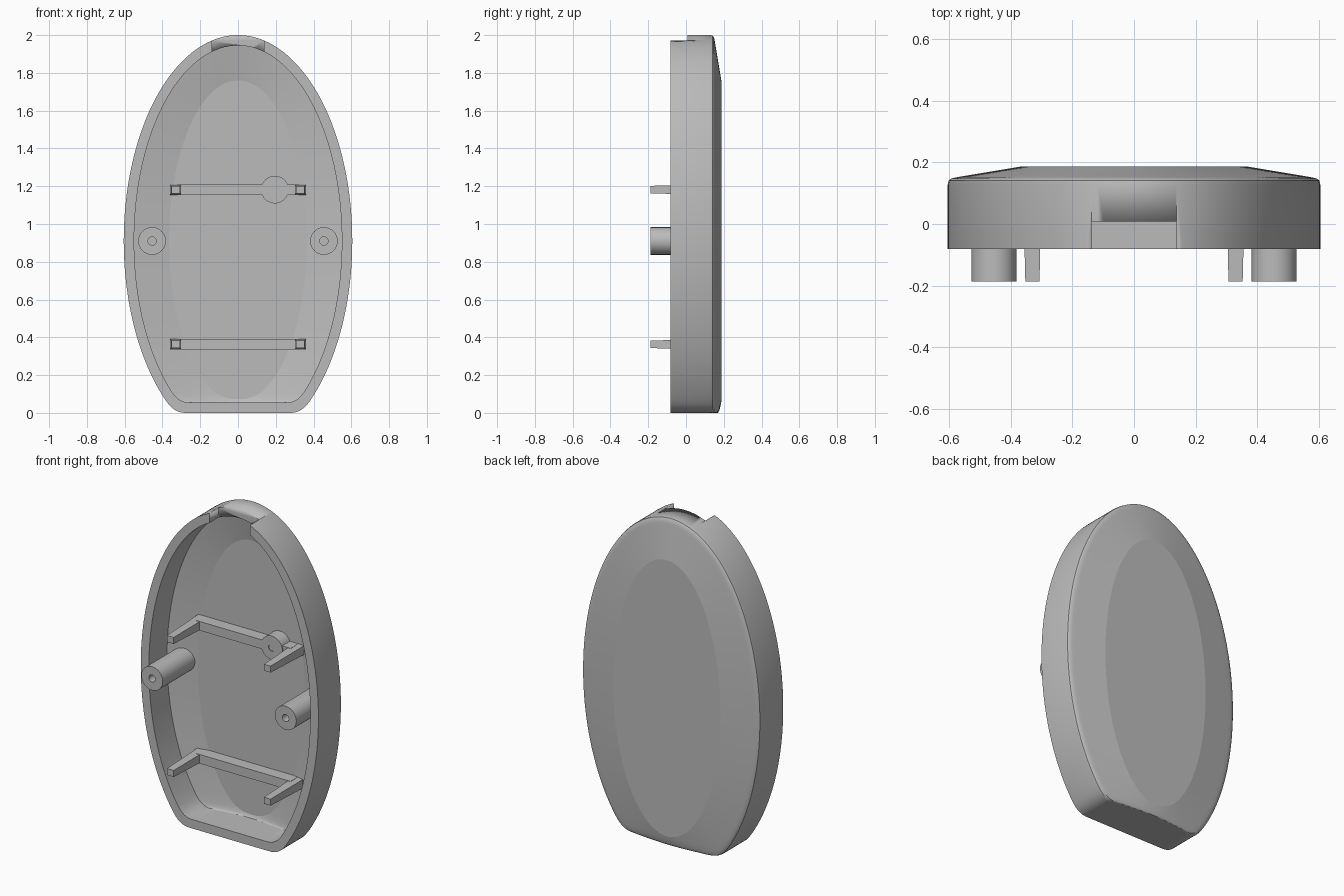
import bpy, bmesh, math
from mathutils import Vector

cube = bpy.data.objects.get("Cube")
if cube:
    bpy.data.objects.remove(cube)

SEG = 192                    # points around the oval
HALF_W, HALF_H, MID_Z = 0.605, 1.09, 0.91
RIM, BACK, TIP = -0.082, 0.187, -0.187
FLOOR = 0.13

grey = bpy.data.materials.new("light grey plastic")
grey.use_nodes = True
grey.diffuse_color = (0.5, 0.5, 0.5, 1)
grey.node_tree.nodes["Principled BSDF"].inputs["Base Color"].default_value = (0.5, 0.5, 0.5, 1)


def finish(bm, name, angle=30):
    """Turn a bmesh into a named, shaded object."""
    bmesh.ops.recalc_face_normals(bm, faces=bm.faces)
    mesh = bpy.data.meshes.new(name)
    bm.to_mesh(mesh)
    bm.free()
    mesh.materials.append(grey)
    obj = bpy.data.objects.new(name, mesh)
    bpy.context.collection.objects.link(obj)
    bpy.ops.object.select_all(action="DESELECT")
    obj.select_set(True)
    bpy.context.view_layer.objects.active = obj
    bpy.ops.object.shade_smooth_by_angle(angle=math.radians(angle))
    return obj


def loft(bm, rings, closed_ends=True):
    """Skin a list of equal point rings and cap both ends."""
    loops = [[bm.verts.new(p) for p in ring] for ring in rings]
    n = len(loops[0])
    for a, b in zip(loops, loops[1:]):
        for i in range(n):
            j = (i + 1) % n
            bm.faces.new((a[i], a[j], b[j], b[i]))
    if closed_ends:
        bm.faces.new(loops[0])
        bm.faces.new(loops[-1])


def soft_max(z, low, k=0.06):
    h = max(k - abs(z - low), 0) / k
    return max(z, low) + h * h * k / 4


def oval(inset, y, low):
    """Oval ring shrunk by inset, with a softly cut flat bottom at low."""
    ring = []
    for i in range(SEG):
        t = math.tau * i / SEG
        z = MID_Z + (HALF_H - inset) * math.cos(t)
        ring.append(Vector(((HALF_W - inset) * math.sin(t), y, soft_max(z, low))))
    return ring


# Hollow shell: sloped back, rounded shoulder, straight wall, rim, inner wall, floor
rings = []
steps = 10
for i in range(steps + 1):
    f = i / steps
    rings.append(oval(0.24 - 0.21 * f, BACK - 0.035 * f, 0))
for inset, y in ((0.012, 0.148), (0.003, 0.141), (0, 0.128), (0, RIM)):
    rings.append(oval(inset, y, 0))
rings.append(oval(0.055, RIM, 0.055))
for i in range(steps + 1):
    f = i / steps
    rings.append(oval(0.055 + 0.185 * f, FLOOR - 0.035 * (1 - f), 0.055))
bm = bmesh.new()
loft(bm, rings)
shell = finish(bm, "shell")

# Crisp border around the flat back panel
panel = {e for p in shell.data.polygons if len(p.vertices) == SEG for e in p.edge_keys}
for edge in shell.data.edges:
    if edge.key in panel:
        edge.use_edge_sharp = True

# Notch through the top of the rim
bm = bmesh.new()
bmesh.ops.create_cube(bm, size=1)
for v in bm.verts:
    v.co = (v.co.x * 0.275, -0.092 + v.co.y * 0.2, 1.95 + v.co.z * 0.3)
cutter = finish(bm, "notch_cutter")
cutter.hide_render = True
cut = shell.modifiers.new("notch", "BOOLEAN")
cut.operation, cut.solver, cut.object = "DIFFERENCE", "EXACT", cutter
bpy.context.view_layer.objects.active = shell
bpy.ops.object.modifier_apply(modifier="notch")
bpy.data.objects.remove(cutter)


def screw_post(name, x, z, front, base):
    """Round post with a blind screw hole in its front end."""
    profile = ((0.073, base), (0.073, front), (0.022, front), (0.022, front + 0.07))
    bm = bmesh.new()
    loft(bm, [[(x + r * math.cos(math.tau * i / 48), y, z + r * math.sin(math.tau * i / 48))
               for i in range(48)] for r, y in profile])
    finish(bm, name)


def block(bm, x0, x1, z0, z1, y_base, y_front, taper=0.0):
    """Box running forward from its base, narrowing by taper on each side."""
    rings = []
    for y, t in ((y_base, 0), (y_front, taper)):
        rings.append([(x0 + t, y, z0 + t), (x1 - t, y, z0 + t),
                      (x1 - t, y, z1 - t), (x0 + t, y, z1 - t)])
    loft(bm, rings)


# Screw posts at the sides and a short boss on the upper bracket
screw_post("left_post", 0.455, MID_Z, TIP, 0.13)
screw_post("right_post", -0.455, MID_Z, TIP, 0.13)
screw_post("bracket_boss", 0.195, 1.182, 0.05, 0.15)

# Brackets: a cross bar on the floor with a tapered prong at each end
for name, z in (("upper", 1.182), ("lower", 0.363)):
    bm = bmesh.new()
    block(bm, -0.32, 0.32, z - 0.028, z + 0.028, 0.15, 0.055)
    finish(bm, name + "_bracket_bar")
    for side, x in (("left", 0.33), ("right", -0.33)):
        bm = bmesh.new()
        block(bm, x - 0.031, x + 0.031, z - 0.028, z + 0.028, 0.15, TIP, 0.008)
        finish(bm, name + "_" + side + "_prong")
